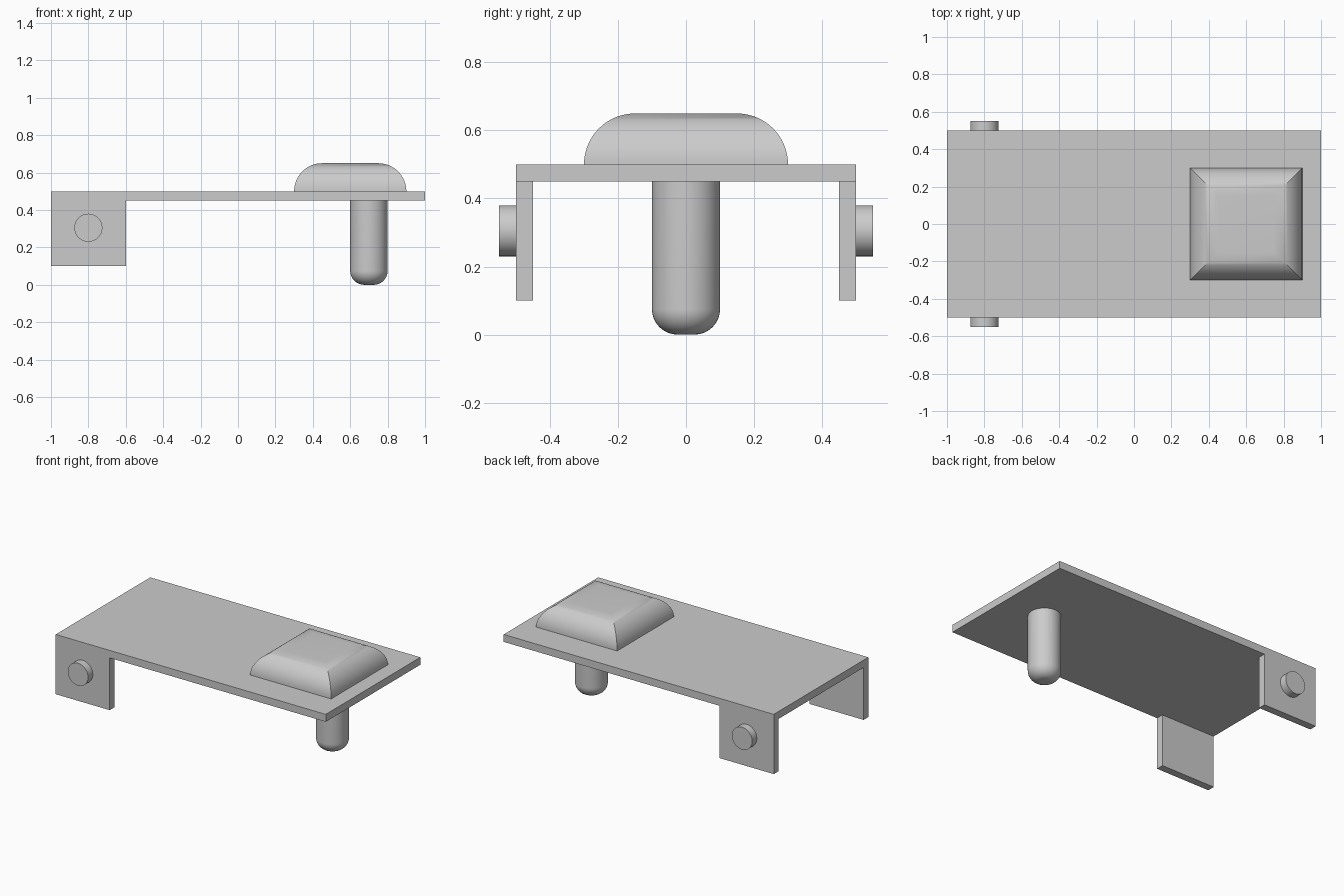
import bpy, bmesh
from math import sin, cos, pi, radians
from mathutils import Matrix

cube = bpy.data.objects.get("Cube")
if cube:
    bpy.data.objects.remove(cube, do_unlink=True)

grey = bpy.data.materials.new("light grey")
grey.use_nodes = True
grey.diffuse_color = (0.6, 0.6, 0.6, 1)
grey.node_tree.nodes["Principled BSDF"].inputs["Base Color"].default_value = (0.6, 0.6, 0.6, 1)


def finish(bm, name, smooth=False):
    bmesh.ops.recalc_face_normals(bm, faces=bm.faces)
    mesh = bpy.data.meshes.new(name)
    bm.to_mesh(mesh)
    bm.free()
    mesh.materials.append(grey)
    ob = bpy.data.objects.new(name, mesh)
    bpy.context.collection.objects.link(ob)
    if smooth:
        bpy.ops.object.select_all(action="DESELECT")
        ob.select_set(True)
        bpy.context.view_layer.objects.active = ob
        bpy.ops.object.shade_smooth_by_angle(angle=radians(30))
    return ob


def loft(name, profile, sides, turn=0.0, center=(0, 0)):
    """Stack of regular rings given as (radius, z), capped at both ends."""
    bm = bmesh.new()
    rings = [[bm.verts.new((center[0] + r * cos(turn + 2 * pi * i / sides),
                            center[1] + r * sin(turn + 2 * pi * i / sides), z))
              for i in range(sides)] for r, z in profile]
    for low, high in zip(rings, rings[1:]):
        for i in range(sides):
            j = (i + 1) % sides
            bm.faces.new((low[i], low[j], high[j], high[i]))
    bm.faces.new(rings[0])
    bm.faces.new(rings[-1])
    return finish(bm, name, smooth=True)


# Folded bracket: flat plate with two flanges drawn down at the -x end
bm = bmesh.new()
bmesh.ops.create_cube(bm, size=1, matrix=Matrix.Translation((0, 0, 0.475)) @ Matrix.Diagonal((2, 1, 0.05, 1)))
for co, no in (((-0.6, 0, 0), (1, 0, 0)), ((0, 0.45, 0), (0, 1, 0)), ((0, -0.45, 0), (0, 1, 0))):
    bmesh.ops.bisect_plane(bm, geom=bm.verts[:] + bm.edges[:] + bm.faces[:], plane_co=co, plane_no=no)
bm.normal_update()
corners = [f for f in bm.faces if f.normal.z < -0.9
           and f.calc_center_median().x < -0.6 and abs(f.calc_center_median().y) > 0.45]
for f in bmesh.ops.extrude_discrete_faces(bm, faces=corners)["faces"]:
    bmesh.ops.translate(bm, verts=f.verts, vec=(0, 0, -0.35))
bmesh.ops.dissolve_limit(bm, angle_limit=0.01, verts=bm.verts, edges=bm.edges)
finish(bm, "bracket_plate")

# Pad: square block whose four sides curve in by a quarter circle, with mitred corners
steps = 16
arc = [pi / 2 * i / steps for i in range(steps + 1)]
loft("rounded_pad", [((0.15 + 0.15 * cos(a)) * 2 ** 0.5, 0.5 + 0.15 * sin(a)) for a in arc],
     4, turn=pi / 4, center=(0.6, 0))

# Pin under the pad with a rounded tip
fillet = 0.075
tip = [(0.1 - fillet + fillet * sin(a), fillet - fillet * cos(a)) for a in arc]
loft("locating_pin", tip + [(0.1, 0.45)], 48, center=(0.7, 0))

# Pivot studs on the outside of the flanges
for name, side in (("left_stud", 1), ("right_stud", -1)):
    stud = loft(name, [(0.075, 0), (0.075, 0.05)], 48)
    stud.rotation_euler.x = -side * pi / 2
    stud.location = (-0.8, side * 0.5, 0.305)
bpy.data.objects["left_stud"].name = "back_stud"
bpy.data.objects["right_stud"].name = "front_stud"
